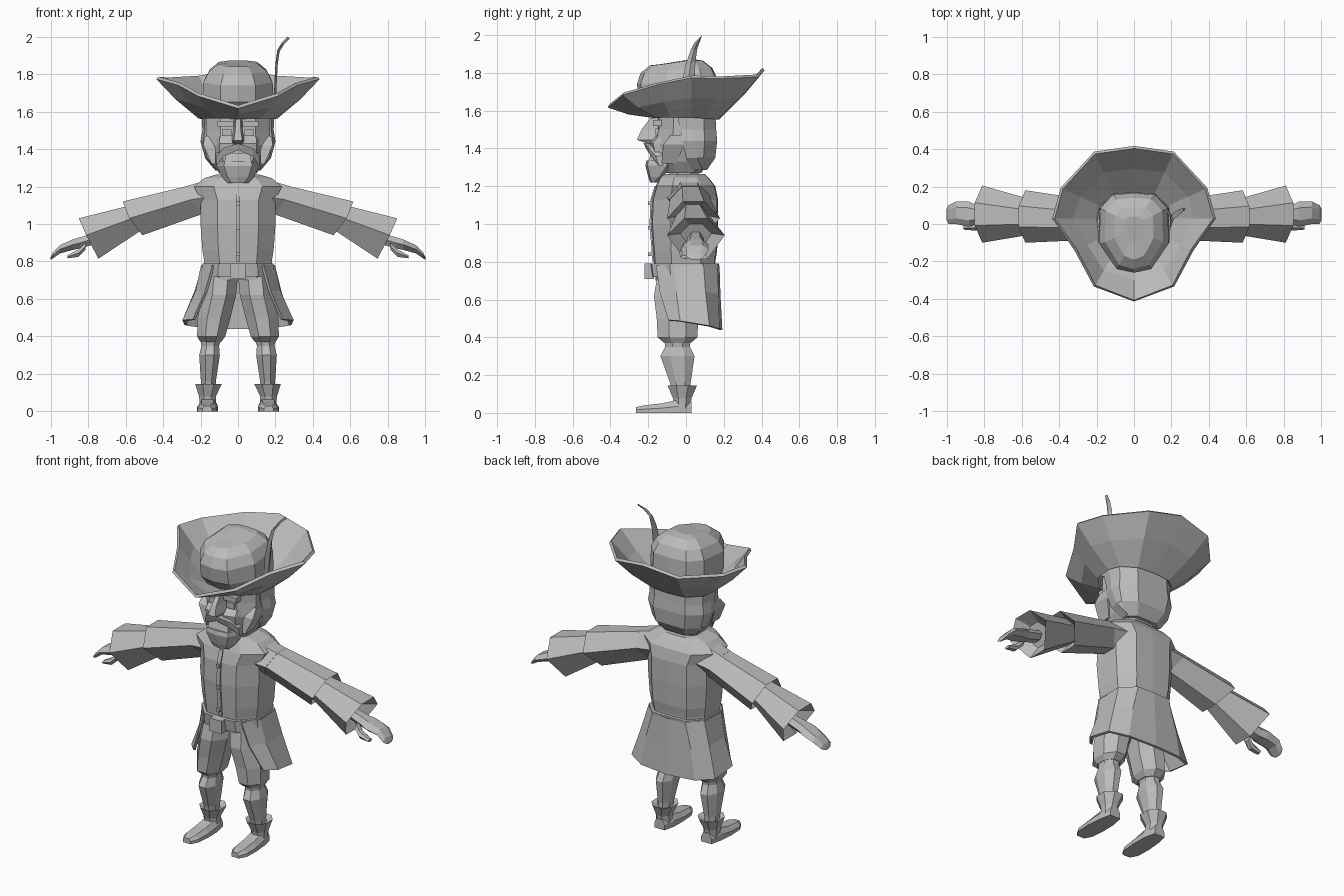
import bpy, bmesh, math
from mathutils import Vector

grey = bpy.data.materials.new("plain grey")
grey.diffuse_color = (0.5, 0.5, 0.5, 1)


def loft(name, rings, closed=True, cap=True, mirror=False, thick=0):
    """Join successive rings of points into a faceted skin."""
    bm = bmesh.new()
    vs = [[bm.verts.new(p) for p in r] for r in rings]
    n = len(rings[0])
    for a, b in zip(vs, vs[1:]):
        for i in range(n if closed else n - 1):
            j = (i + 1) % n
            bm.faces.new((a[i], a[j], b[j], b[i]))
    if cap:
        bm.faces.new(vs[0])
        bm.faces.new(vs[-1])
    bmesh.ops.recalc_face_normals(bm, faces=bm.faces)
    me = bpy.data.meshes.new(name)
    bm.to_mesh(me)
    bm.free()
    ob = bpy.data.objects.new(name, me)
    bpy.context.collection.objects.link(ob)
    me.materials.append(grey)
    if thick:
        m = ob.modifiers.new("thickness", 'SOLIDIFY')
        m.thickness = thick
        m.offset = 0
    if mirror:
        m = ob.modifiers.new("mirror", 'MIRROR')
        m.use_mirror_merge = False
    return ob


def sym(half):
    """Complete a front-to-back half outline across x = 0."""
    return half + [(-x, y, z) for x, y, z in reversed(half) if x > 0]


def body(z, w, f, b):
    return sym([(0, f, z), (.55 * w, f * .96, z), (w, f * .45, z),
                (w, b * .5, z), (.6 * w, b * .97, z), (0, b, z)])


def oval(cx, cy, z, rx, ry, n=8):
    return [(cx + rx * math.cos(math.tau * (i + .5) / n) / math.cos(math.pi / n),
             cy + ry * math.sin(math.tau * (i + .5) / n) / math.cos(math.pi / n), z) for i in range(n)]


def box(name, x0, x1, y0, y1, z0, z1, mirror=False):
    return loft(name, [[(x0, y0, z), (x1, y0, z), (x1, y1, z), (x0, y1, z)] for z in (z0, z1)], mirror=mirror)


# Coat body, belt and buckle
loft("coat_body", [body(*r) for r in (
    (.70, .185, -.16, .15), (.80, .18, -.17, .155), (.86, .19, -.175, .165), (1.0, .2, -.185, .17),
    (1.13, .2, -.18, .17), (1.2, .235, -.16, .155), (1.245, .18, -.14, .12), (1.265, .11, -.12, .1))])
loft("belt", [body(*r) for r in ((.72, .195, -.18, .17), (.79, .19, -.19, .175))])
box("buckle", -.04, .04, -.22, -.17, .71, .79)
loft("neck", [oval(0, -.01, z, .08, .08) for z in (1.24, 1.34)])

# Front placket and buttons
loft("placket", [[(-.012, y, z), (.012, y, z), (.012, y + .03, z), (-.012, y + .03, z)]
                 for y, z in ((-.178, .8), (-.193, 1.0), (-.188, 1.13), (-.166, 1.2))])
for z in (.84, .98, 1.11):
    box("button", -.01, .01, -.2, -.17, z - .01, z + .01)

# Coat skirt, open at the front
def skirt(pts):
    return pts + [(-x, y, z) for x, y, z in reversed(pts[:-1])]

loft("coat_skirt", [skirt(p) for p in (
    [(.13, -.155, .78), (.19, -.06, .78), (.185, .09, .78), (.11, .16, .78), (0, .17, .78)],
    [(.17, -.135, .64), (.22, -.05, .64), (.225, .1, .64), (.15, .165, .63), (0, .175, .62)],
    [(.235, -.09, .49), (.29, -.03, .485), (.28, .12, .46), (.18, .17, .445), (0, .185, .44)])],
    closed=False, cap=False, thick=.015)

# Breeches, stockings and boots
loft("breeches", [oval(cx, cy, z, rx, ry) for cx, cy, z, rx, ry in (
    (.09, -.01, .73, .09, .14), (.1, -.04, .62, .09, .13), (.128, -.045, .5, .088, .11),
    (.143, -.045, .4, .075, .105), (.145, -.045, .37, .055, .07))], mirror=True)
loft("stocking", [oval(cx, cy, z, rx, ry) for cx, cy, z, rx, ry in (
    (.145, -.045, .39, .055, .07), (.148, -.045, .35, .047, .065), (.152, -.045, .3, .055, .09),
    (.158, -.03, .16, .04, .055), (.16, -.02, .06, .035, .045))], mirror=True)
loft("boot_cuff", [oval(cx, -.02, z, rx, ry) for cx, z, rx, ry in (
    (.16, .02, .043, .04), (.163, .08, .045, .05), (.158, .145, .07, .078), (.158, .13, .04, .05))], mirror=True)
loft("shoe", [[(c - w, y, 0), (c + w, y, 0), (c + w, y, h * .5), (c + w * .6, y, h),
               (c - w * .6, y, h), (c - w, y, h * .5)] for c, y, w, h in (
    (.16, .03, .035, .06), (.16, -.04, .05, .07), (.163, -.13, .055, .05),
    (.165, -.22, .05, .04), (.165, -.265, .025, .03))], mirror=True)


# Sleeves: flared six-sided tubes with a recessed opening
def cuff(xt, zt, xm, zm, xb, zb, y0, y1):
    d = (y1 - y0) * .3
    return [(xt, y0 + d, zt), (xt, y1 - d, zt), (xm, y1, zm), (xb, y1 - d, zb), (xb, y0 + d, zb), (xm, y0, zm)]


def sleeve(name, start, end):
    e = cuff(*end)
    c = sum((Vector(p) for p in e), Vector()) / 6
    inner = [tuple(c + (Vector(p) - c) * .55 - Vector((.06, 0, -.015))) for p in e]
    loft(name, [cuff(*start), e, inner], mirror=True)


loft("shoulder", [cuff(.14, 1.24, .12, 1.15, .12, 1.03, -.11, .13),
                  cuff(.285, 1.2, .25, 1.13, .2, 1.05, -.09, .13)], mirror=True)
sleeve("upper_sleeve", (.28, 1.2, .25, 1.13, .2, 1.05, -.085, .13),
       (.615, 1.12, .58, 1.03, .51, .94, -.1, .18))
sleeve("lower_sleeve", (.53, 1.11, .51, 1.05, .48, .99, -.05, .12),
       (.85, 1.03, .81, .94, .745, .815, -.1, .205))

# Hands with curled thumbs
def slab(x, z, y0, y1, h):
    d = (y1 - y0) * .25
    return [(x, y0, z), (x, y0 + d, z + h), (x, y1 - d, z + h), (x, y1, z), (x, y1 - d, z - h), (x, y0 + d, z - h)]

loft("hand", [slab(*r) for r in ((.74, .93, .01, .09, .03), (.84, .9, 0, .1, .03), (.88, .89, -.015, .12, .028),
                                 (.95, .865, 0, .12, .022), (.99, .83, 0, .1, .015), (1.0, .815, .02, .08, .006))],
     mirror=True)
loft("thumb", [slab(*r) for r in ((.815, .88, -.025, .03, .02), (.85, .845, -.035, .015, .02),
                                  (.91, .825, -.03, .01, .008))], mirror=True)

# Head and hair
loft("head", [body(*r) for r in ((1.27, .1, -.12, .08), (1.33, .14, -.16, .12), (1.42, .17, -.165, .14),
                                 (1.5, .17, -.15, .14), (1.6, .17, -.15, .14))])
loft("hair", [sym([(0, y, z), (w * .93, y, z), (w, y + .06, z), (w * .95, b * .6, z), (w * .55, b, z), (0, b, z)])
              for z, w, y, b in ((1.285, .12, .03, .11), (1.35, .175, .0, .155), (1.44, .2, -.02, .165),
                                 (1.5, .19, -.03, .16), (1.59, .195, -.05, .155))])
loft("sideburn", [[(.12, a, z), (w, a, z), (w, b, z), (.12, b, z)] for z, w, a, b in (
    (1.32, .14, -.13, -.05), (1.42, .185, -.12, -.01), (1.47, .18, -.08, -.01))], mirror=True)

# Face: brows, nose, moustache, mouth and beard
box("brow", .025, .11, -.175, -.13, 1.52, 1.55, mirror=True)
box("eye", .035, .085, -.162, -.14, 1.47, 1.505, mirror=True)
loft("cheek", [[(.03, -f, z), (.1, -f + .015, z), (.125, -.1, z), (.03, -.1, z)]
               for f, z in ((.18, 1.38), (.19, 1.43), (.16, 1.465))], mirror=True)
loft("nose", [[(-w, -.14, z), (-w * .6, f, z), (w * .6, f, z), (w, -.14, z)] for z, w, f in (
    (1.425, .025, -.2), (1.445, .038, -.26), (1.5, .025, -.235), (1.56, .022, -.19))])
loft("moustache", [[(x, f, zt), (x, f + .015, zb), (x, -.12, zb), (x, -.12, zt)] for x, f, zt, zb in (
    (-.115, -.16, 1.36, 1.31), (-.08, -.2, 1.405, 1.36), (0, -.225, 1.43, 1.395),
    (.08, -.2, 1.405, 1.36), (.115, -.16, 1.36, 1.31))])
loft("mouth", [[(-w, y, z), (w, y, z), (w, -.12, z), (-w, -.12, z)]
               for w, y, z in ((.07, -.2, 1.325), (.065, -.185, 1.38))])
loft("beard", [sym([(0, f, z), (w * .65, f + .01, z), (w, b - .02, z), (w * .8, b, z), (0, b, z)])
               for z, w, f, b in ((1.22, .055, -.19, -.15), (1.25, .085, -.2, -.12),
                                  (1.31, .115, -.215, -.08), (1.335, .11, -.21, -.08))])

# Hat brim: wide upturned funnel, dipping at the front
outer = [(0, -.41, 1.625), (.21, -.33, 1.69), (.31, -.14, 1.745), (.43, .03, 1.78),
         (.385, .19, 1.775), (.21, .38, 1.785), (0, .41, 1.82)]
inner = [(0, -.17, 1.57), (.11, -.155, 1.57), (.19, -.08, 1.57), (.205, .03, 1.57),
         (.185, .1, 1.565), (.11, .16, 1.56), (0, .17, 1.56)]
middle = [tuple((a * .45 + b * .55) for a, b in zip(p, q)) for p, q in zip(inner, outer)]
middle = [(x, y, z - .012) for x, y, z in middle]
loft("hat_brim", [sym(inner), sym(middle), sym(outer)], cap=False, thick=.018)

# Hat crown
loft("hat_crown", [sym([(0, f, z0), (.5 * w, f + .02, z0), (w, f * .4, (z0 + z1) / 2), (w * .97, b * .5, z1),
                        (.6 * w, b * .95, z1), (0, b, z1)]) for z0, z1, w, f, b in (
    (1.57, 1.57, .18, -.165, .155), (1.65, 1.67, .19, -.245, .17), (1.74, 1.77, .185, -.26, .165),
    (1.8, 1.825, .155, -.24, .14), (1.84, 1.865, .105, -.19, .09), (1.85, 1.872, .05, -.1, .04))])

# Feather
loft("feather", [[(x, a, z), (x + .012, (a + b) / 2, z), (x, b, z + .01)] for x, a, b, z in (
    (.19, -.01, .02, 1.62), (.195, -.02, .045, 1.76), (.2, .0, .05, 1.85),
    (.21, .025, .06, 1.92), (.235, .045, .075, 1.96), (.265, .075, .085, 1.99))], thick=0)
